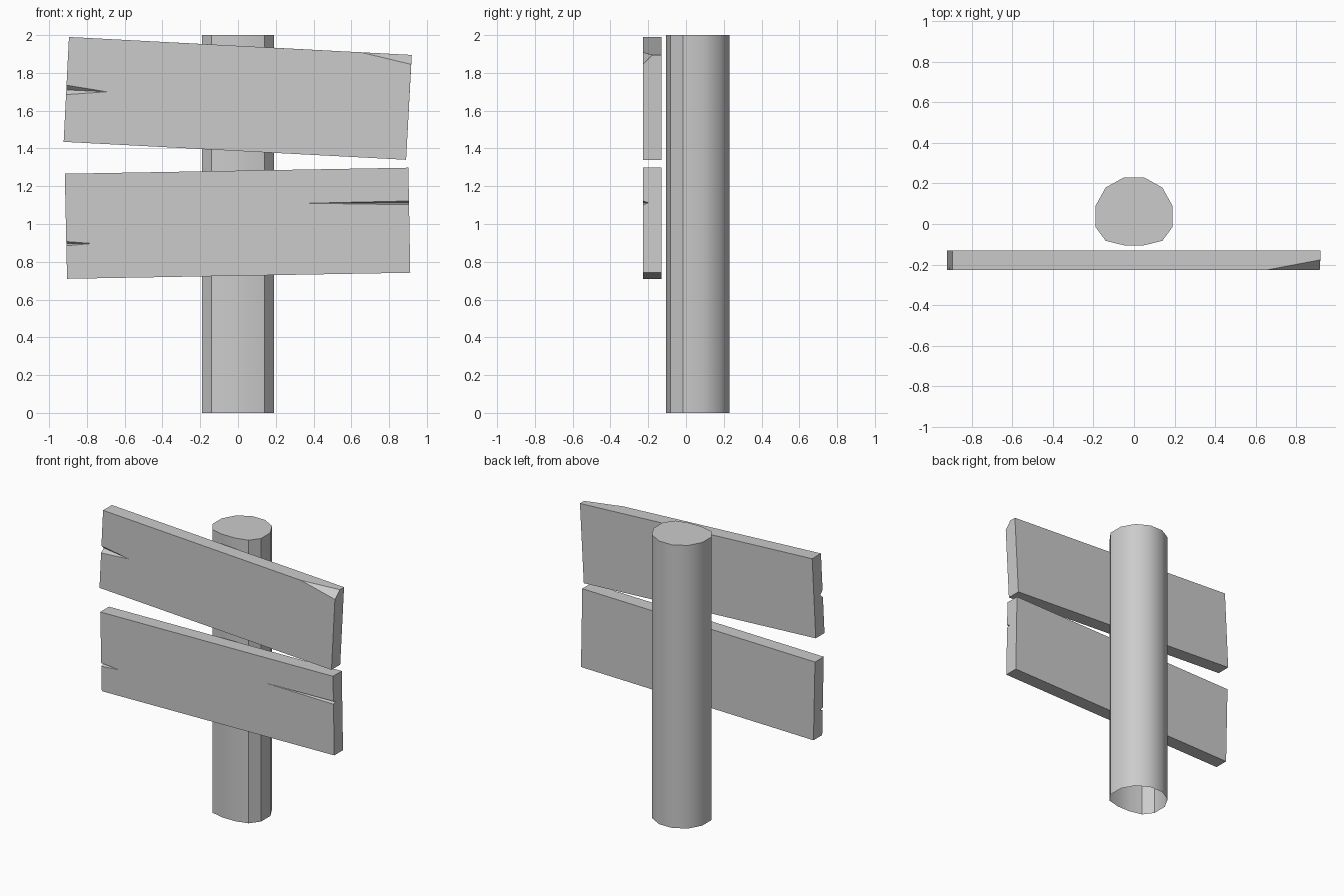
import bpy, bmesh, math

if "Cube" in bpy.data.objects:
    bpy.data.objects.remove(bpy.data.objects["Cube"])

FRONT, BACK, DEEP = -0.228, -0.13, -0.2


def make_object(name, faces):
    """Build a mesh from faces given as lists of points, welding shared points."""
    bm = bmesh.new()
    for pts in faces:
        bm.faces.new([bm.verts.new(p) for p in pts])
    bmesh.ops.remove_doubles(bm, verts=bm.verts[:], dist=0.0005)
    bmesh.ops.recalc_face_normals(bm, faces=bm.faces[:])
    mesh = bpy.data.meshes.new(name)
    bm.to_mesh(mesh)
    bm.free()
    obj = bpy.data.objects.new(name, mesh)
    bpy.context.collection.objects.link(obj)
    return obj


def crack(low, high, spec):
    """Wedge crack on a board end: spec = (z_low, z_high, tip_x, tip_z)."""
    if spec is None:
        return [], []
    z0, z1, tx, tz = spec

    def on_end(z, y):
        t = (z - low[1]) / (high[1] - low[1])
        return (low[0] + t * (high[0] - low[0]), y, z)
    lo, hi = on_end(z0, FRONT), on_end(z1, FRONT)
    tip, inner = (tx, FRONT, tz), on_end((z0 + z1) / 2, DEEP)
    return [lo, tip, hi], [lo, inner, hi]


def board(name, bl, br, tr, tl, left=None, right=None, chip=None):
    f = lambda p: (p[0], FRONT, p[1])
    b = lambda p: (p[0], BACK, p[1])
    rf, re = crack(br, tr, right)
    lf, le = crack(bl, tl, left)
    # chipped top right corner: points along the end, the top and the depth
    if chip:
        c, a = f(chip[0]), f(chip[1])
        d = (tr[0], -0.177, tr[1])
        corner, end_corner, top_corner = [c, a], [c, d], [a, d]
    else:
        corner = end_corner = top_corner = [f(tr)]
    faces = [
        [f(bl), f(br)] + rf + corner + [f(tl)] + lf[::-1],
        [b(bl), b(tl), b(tr), b(br)],
        [f(bl), b(bl), b(br), f(br)],
        [f(tl)] + top_corner + [b(tr), b(tl)],
        [f(br)] + re + end_corner + [b(tr), b(br)],
        [f(bl)] + le + [f(tl), b(tl), b(bl)],
    ]
    # crack walls
    for front, end in ((rf, re), (lf, le)):
        if front:
            faces += [[front[0], front[1], end[1]], [front[1], front[2], end[1]]]
    if chip:
        faces.append([c, a, d])
    return make_object(name, faces)


# Sign boards
board("upper_board", (-0.923, 1.435), (0.89, 1.34), (0.92, 1.895), (-0.895, 1.99),
      left=(1.685, 1.735, -0.695, 1.70),
      chip=((0.917, 1.845), (0.65, 1.909)))
board("lower_board", (-0.905, 0.71), (0.912, 0.742), (0.902, 1.298), (-0.917, 1.266),
      left=(0.885, 0.907, -0.77, 0.897), right=(1.102, 1.122, 0.37, 1.11))

# Post: twelve sides, flattened at the front, closed top and open bottom
half = [(0.05, -0.105), (0.14, -0.083), (0.19, -0.015),
        (0.19, 0.09), (0.14, 0.18), (0.05, 0.23)]
ring = half + [(-x, y) for x, y in reversed(half)]
sides = [[(*p, 0), (*q, 0), (*q, 2), (*p, 2)]
         for p, q in zip(ring, ring[1:] + ring[:1])]
post = make_object("post", sides + [[(*p, 2) for p in ring]])
bpy.context.view_layer.objects.active = post
post.select_set(True)
bpy.ops.object.shade_smooth_by_angle(angle=math.radians(33))
